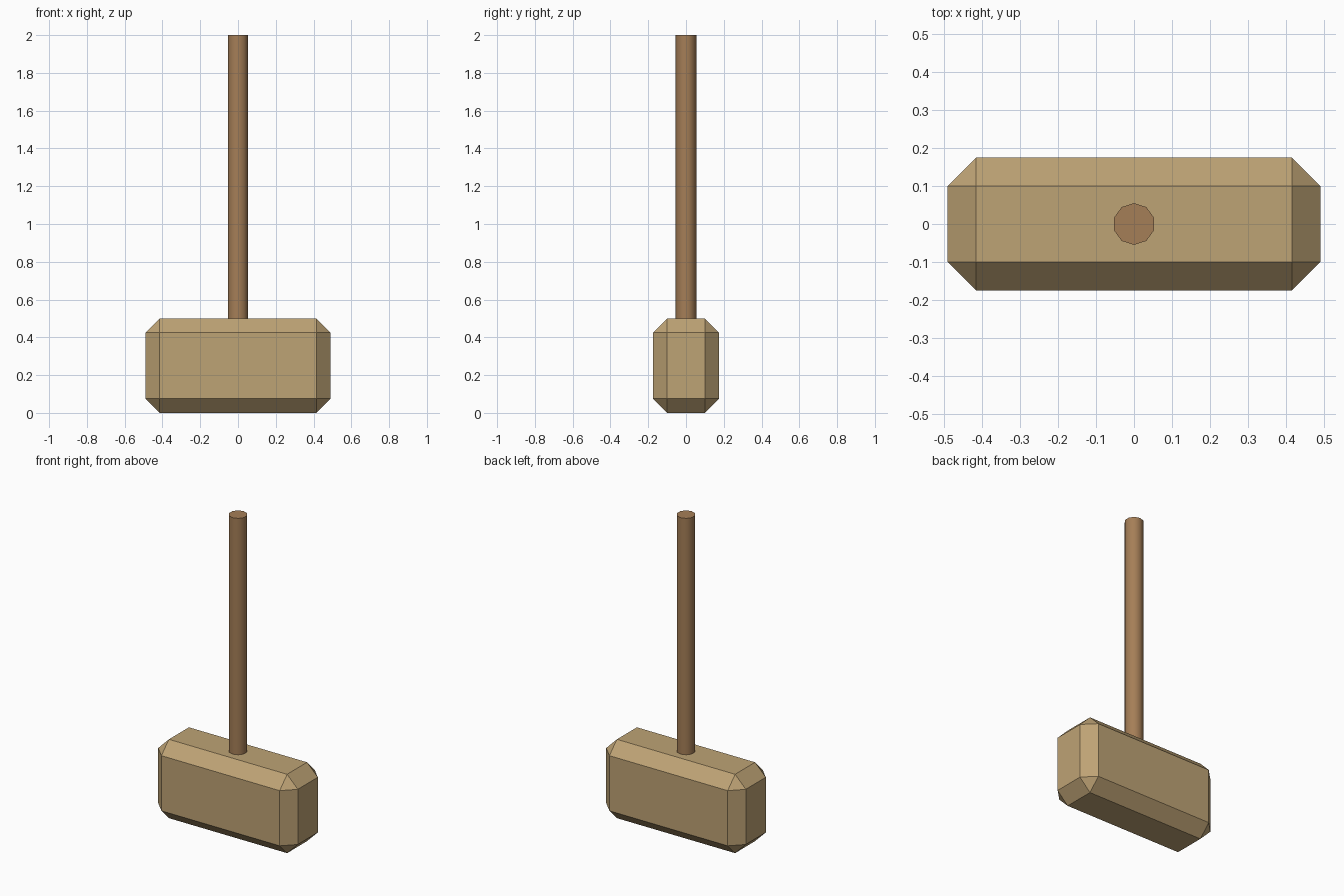
import bpy, bmesh, math
from mathutils import Matrix

if "Cube" in bpy.data.objects:
    bpy.data.objects.remove(bpy.data.objects["Cube"])


def material(name, rgb):
    m = bpy.data.materials.new(name)
    m.diffuse_color = (*rgb, 1)
    m.use_nodes = True
    m.node_tree.nodes["Principled BSDF"].inputs["Base Color"].default_value = m.diffuse_color
    return m


def add_object(name, bm, mat):
    mesh = bpy.data.meshes.new(name)
    bm.to_mesh(mesh)
    bm.free()
    mesh.materials.append(mat)
    obj = bpy.data.objects.new(name, mesh)
    bpy.context.collection.objects.link(obj)
    return obj


pale_wood = material("pale wood", (0.515, 0.366, 0.178))
brown_wood = material("brown wood", (0.376, 0.209, 0.095))

# Mallet head: block with every edge chamfered
bm = bmesh.new()
bmesh.ops.create_cube(bm, size=1, matrix=Matrix.Translation((0, 0, 0.25))
                      @ Matrix.Diagonal((0.98, 0.35, 0.5, 1)))
bmesh.ops.bevel(bm, geom=bm.edges[:], offset=0.075, offset_type='OFFSET',
                segments=1, affect='EDGES')
add_object("mallet_head", bm, pale_wood)

# Handle: ten-sided smooth rod set into the head
bottom, top = 0.45, 2.0
bm = bmesh.new()
bmesh.ops.create_cone(bm, cap_ends=True, segments=10, radius1=0.055, radius2=0.055,
                      depth=top - bottom,
                      matrix=Matrix.Translation((0, 0, (top + bottom) / 2)))
handle = add_object("handle", bm, brown_wood)
bpy.context.view_layer.objects.active = handle
handle.select_set(True)
bpy.ops.object.shade_smooth_by_angle(angle=math.radians(40))
